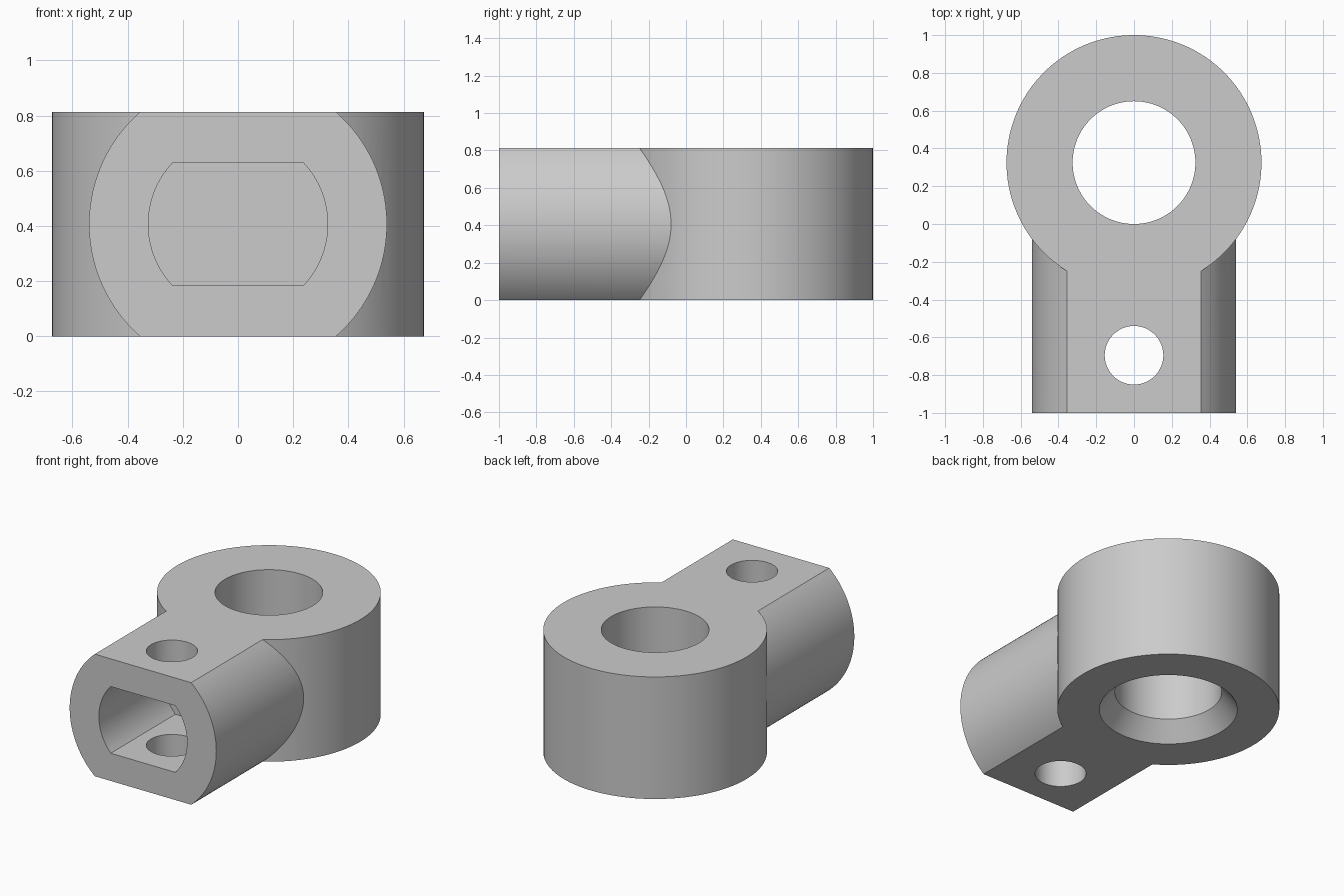
import bpy
import bmesh
from math import radians, sin, cos, asin, pi

if "Cube" in bpy.data.objects:
    bpy.data.objects.remove(bpy.data.objects["Cube"])

HEIGHT = 0.813
MID = HEIGHT / 2
EYE_Y = 0.325
PIN_Y = -0.695
SEGMENTS = 128

steel = bpy.data.materials.new("plain grey")
steel.use_nodes = True
grey = (0.6, 0.6, 0.6, 1)
steel.diffuse_color = grey
steel.node_tree.nodes["Principled BSDF"].inputs["Base Color"].default_value = grey


def circle(radius, y, z):
    """Horizontal circle of points."""
    angles = [2 * pi * i / SEGMENTS for i in range(SEGMENTS)]
    return [(radius * cos(a), y + radius * sin(a), z) for a in angles]


def flatted_circle(radius, half_height, y, steps=40):
    """Upright circle with its top and bottom cut flat."""
    limit = asin(half_height / radius)
    points = []
    for start in (0, pi):
        for i in range(steps + 1):
            a = start - limit + 2 * limit * i / steps
            points.append((radius * cos(a), y, MID + radius * sin(a)))
    return points


def loft(name, sections):
    """Closed solid joining matching sections in order."""
    bm = bmesh.new()
    rings = [[bm.verts.new(p) for p in section] for section in sections]
    for a, b in zip(rings, rings[1:]):
        for i in range(len(a)):
            j = (i + 1) % len(a)
            bm.faces.new((a[i], a[j], b[j], b[i]))
    bm.faces.new(rings[0])
    bm.faces.new(rings[-1])
    bmesh.ops.recalc_face_normals(bm, faces=bm.faces)
    mesh = bpy.data.meshes.new(name)
    bm.to_mesh(mesh)
    bm.free()
    mesh.materials.append(steel)
    obj = bpy.data.objects.new(name, mesh)
    bpy.context.collection.objects.link(obj)
    return obj


def combine(body, tool, operation):
    """Apply a boolean and discard the tool."""
    tool.hide_render = True
    mod = body.modifiers.new(tool.name, "BOOLEAN")
    mod.operation = operation
    mod.solver = "EXACT"
    mod.object = tool
    bpy.context.view_layer.objects.active = body
    bpy.ops.object.modifier_apply(modifier=mod.name)
    bpy.data.objects.remove(tool)


# Round eye and flat-sided shank
body = loft("rod_end_body", [circle(0.675, EYE_Y, z) for z in (0, HEIGHT)])
shank = loft("shank", [flatted_circle(0.54, MID, y) for y in (-1, EYE_Y)])
combine(body, shank, "UNION")

# Blind socket in the shank
socket = loft("socket_cutter", [flatted_circle(0.325, 0.222, y) for y in (-1.2, -0.32)])
combine(body, socket, "DIFFERENCE")

# Eye bore, countersunk underneath
bore_profile = [(0.515, -0.12), (0.325, 0.12), (0.325, HEIGHT + 0.2)]
bore = loft("bore_cutter", [circle(r, EYE_Y, z) for r, z in bore_profile])
combine(body, bore, "DIFFERENCE")

# Cross pin hole
pin = loft("pin_hole_cutter", [circle(0.155, PIN_Y, z) for z in (-0.2, HEIGHT + 0.2)])
combine(body, pin, "DIFFERENCE")

# Smooth curved walls, crisp edges
bpy.ops.object.select_all(action="DESELECT")
body.select_set(True)
bpy.context.view_layer.objects.active = body
bpy.ops.object.shade_smooth_by_angle(angle=radians(25))
